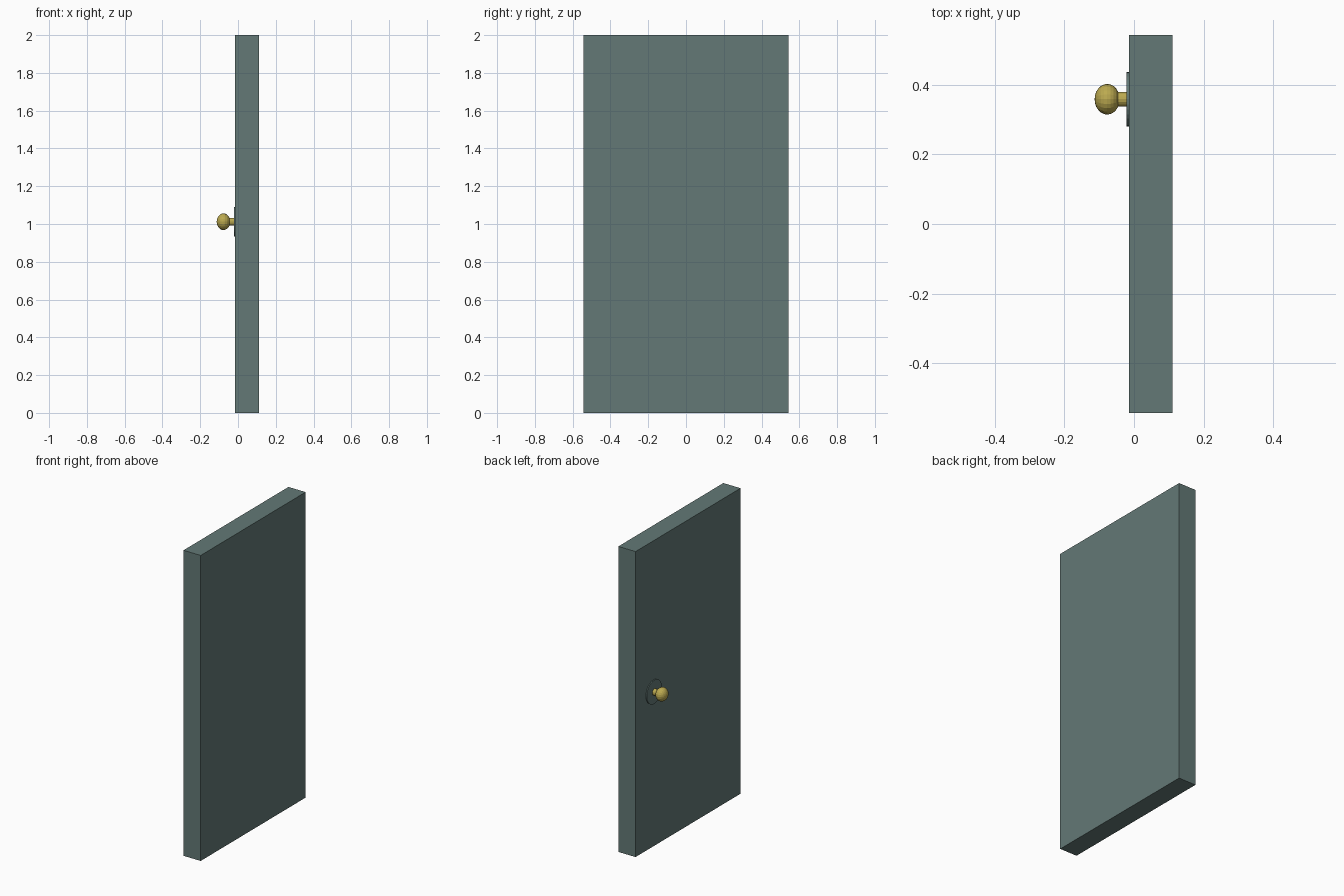
import bpy, bmesh
from math import pi
from mathutils import Matrix

if "Cube" in bpy.data.objects:
    bpy.data.objects.remove(bpy.data.objects["Cube"])


def material(name, rgb):
    m = bpy.data.materials.new(name)
    m.diffuse_color = (*rgb, 1)
    m.use_nodes = True
    m.node_tree.nodes["Principled BSDF"].inputs["Base Color"].default_value = m.diffuse_color
    return m


TEAL = material("grey_teal_paint", (0.125, 0.19, 0.18))
BRASS = material("brass", (0.50, 0.40, 0.08))
KNOB_Y, KNOB_Z = 0.358, 1.012


def make(name, mat, build):
    bm = bmesh.new()
    build(bm)
    mesh = bpy.data.meshes.new(name)
    bm.to_mesh(mesh)
    bm.free()
    mesh.materials.append(mat)
    obj = bpy.data.objects.new(name, mesh)
    bpy.context.collection.objects.link(obj)
    return obj


def disc_x(name, mat, x0, x1, radius, sides):
    """Cylinder along x, centred on the knob axis."""
    m = Matrix.Translation(((x0 + x1) / 2, KNOB_Y, KNOB_Z)) @ Matrix.Rotation(pi / 2, 4, 'Y')
    return make(name, mat, lambda bm: bmesh.ops.create_cone(
        bm, cap_ends=True, segments=sides, radius1=radius, radius2=radius,
        depth=x1 - x0, matrix=m))


# Door slab
slab = Matrix.Translation((0.0475, 0, 1)) @ Matrix.Diagonal((0.125, 1.086, 2, 1))
make("door_slab", TEAL, lambda bm: bmesh.ops.create_cube(bm, size=1, matrix=slab))

# Round backing plate and neck
disc_x("knob_plate", TEAL, -0.021, -0.014, 0.078, 32)
disc_x("knob_neck", BRASS, -0.055, -0.018, 0.021, 16)

# Slightly flattened knob, poles along the door's normal
ball = (Matrix.Translation((-0.077, KNOB_Y, KNOB_Z)) @ Matrix.Diagonal((0.036, 0.044, 0.044, 1))
        @ Matrix.Rotation(pi / 2, 4, 'Y'))
make("door_knob", BRASS, lambda bm: bmesh.ops.create_uvsphere(
    bm, u_segments=20, v_segments=12, radius=1, matrix=ball))
